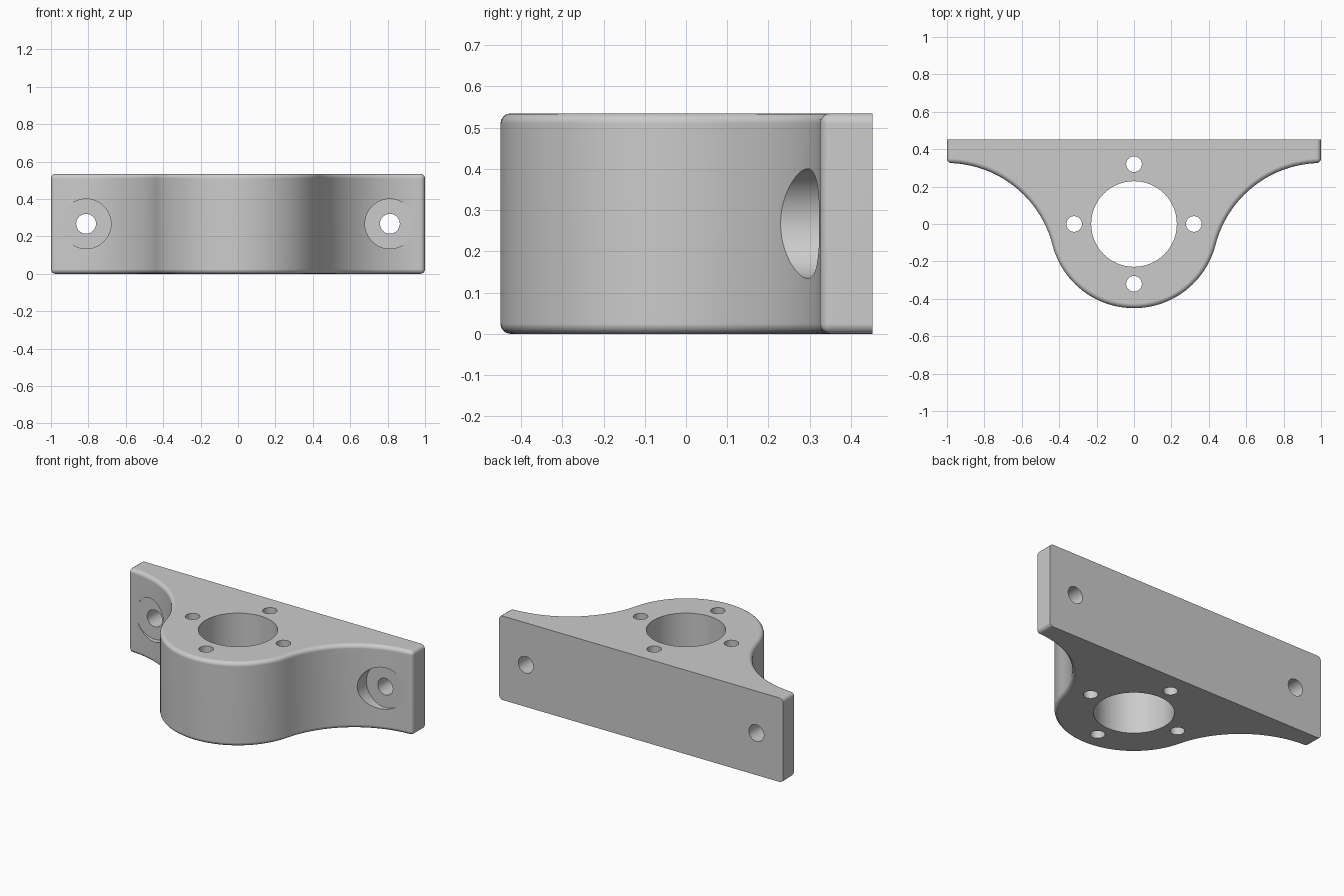
import bpy
import bmesh
from math import cos, sin, pi, atan2, hypot
from mathutils import Matrix

if "Cube" in bpy.data.objects:
    bpy.data.objects.remove(bpy.data.objects["Cube"], do_unlink=True)

HEIGHT = 0.535
BACK = 0.452
FLANGE = 0.326        # front of the flange at its ends
BOSS_R = 0.45
ROUND = 0.025

grey = bpy.data.materials.new("plain grey")
grey.use_nodes = True
grey.diffuse_color = (0.6, 0.6, 0.6, 1)
grey.node_tree.nodes["Principled BSDF"].inputs["Base Color"].default_value = (0.6, 0.6, 0.6, 1)


def arc(cx, cy, r, a0, a1, n):
    return [(cx + r * cos(a0 + (a1 - a0) * i / n), cy + r * sin(a0 + (a1 - a0) * i / n))
            for i in range(n + 1)]


def add_object(name, bm):
    mesh = bpy.data.meshes.new(name)
    bm.to_mesh(mesh)
    bm.free()
    mesh.materials.append(grey)
    ob = bpy.data.objects.new(name, mesh)
    bpy.context.collection.objects.link(ob)
    return ob


def cylinder(name, radius, start, end, axis, sides):
    """Cylinder between two points along z or y."""
    bm = bmesh.new()
    bmesh.ops.create_cone(bm, cap_ends=True, segments=sides, radius1=radius,
                          radius2=radius, depth=end - start)
    bmesh.ops.translate(bm, verts=bm.verts, vec=(0, 0, (start + end) / 2))
    if axis == "y":
        bmesh.ops.rotate(bm, verts=bm.verts, matrix=Matrix.Rotation(-pi / 2, 3, "X"))
    ob = add_object(name, bm)
    ob.hide_render = True
    return ob


# Outline: round boss flowing through concave arcs into the flange
fillet_r = (1 + FLANGE ** 2 - BOSS_R ** 2) / (2 * (BOSS_R + FLANGE))
cy = FLANGE - fillet_r
touch = atan2(cy, 1)
right = arc(1, cy, fillet_r, touch + pi, pi / 2, 22)
boss = arc(0, 0, BOSS_R, -pi - touch, touch, 48)
left = [(-x, y) for x, y in reversed(right)]
outline = left + boss[1:-1] + right + [(1, BACK), (-1, BACK)]

bm = bmesh.new()
base = bm.faces.new([bm.verts.new((x, y, 0)) for x, y in outline])
extruded = bmesh.ops.extrude_face_region(bm, geom=[base])
bmesh.ops.translate(bm, verts=[v for v in extruded["geom"] if isinstance(v, bmesh.types.BMVert)],
                    vec=(0, 0, HEIGHT))
bmesh.ops.recalc_face_normals(bm, faces=bm.faces)

# Round the rims, except along the back, and the front corners of the ends
rims = []
for e in bm.edges:
    a, b = (v.co for v in e.verts)
    upright = abs(a.z - b.z) > 0.1
    on_back = a.y > BACK - 0.01 and b.y > BACK - 0.01
    corner = upright and abs(a.x) > 0.999 and not on_back
    if corner or (not upright and not on_back):
        rims.append(e)
bmesh.ops.bevel(bm, geom=rims, offset=ROUND, segments=4, profile=0.5,
                affect="EDGES", clamp_overlap=False)
bracket = add_object("bracket", bm)

# Bores: shaft, four screws around it, and counterbored flange screws
cutters = [cylinder("shaft_bore", 0.229, -0.2, HEIGHT + 0.2, "z", 64)]
for i in range(4):
    hole = cylinder("face_screw_bore", 0.042, -0.2, HEIGHT + 0.2, "z", 32)
    hole.location = (0.32 * cos(i * pi / 2), 0.32 * sin(i * pi / 2), 0)
    cutters.append(hole)
for side in (-1, 1):
    for name, r, start, end in (("counterbore", 0.133, 0.0, 0.322),
                                ("flange_screw_bore", 0.053, 0.1, 0.6)):
        hole = cylinder(name, r, start, end, "y", 48)
        hole.location = (side * 0.812, 0, HEIGHT / 2)
        cutters.append(hole)

for cutter in cutters:
    mod = bracket.modifiers.new(cutter.name, "BOOLEAN")
    mod.operation = "DIFFERENCE"
    mod.solver = "EXACT"
    mod.object = cutter

# Bake the cuts and drop the cutters
graph = bpy.context.evaluated_depsgraph_get()
graph.update()
cut_mesh = bpy.data.meshes.new_from_object(bracket.evaluated_get(graph))
bracket.modifiers.clear()
bracket.data = cut_mesh
cut_mesh.materials.clear()
cut_mesh.materials.append(grey)
for poly in cut_mesh.polygons:
    poly.material_index = 0
for cutter in cutters:
    bpy.data.objects.remove(cutter, do_unlink=True)

# Smooth curves, crisp hole edges, clean flats
bpy.ops.object.select_all(action="DESELECT")
bracket.select_set(True)
bpy.context.view_layer.objects.active = bracket
bpy.ops.object.shade_smooth_by_angle(angle=pi / 6)
weighted = bracket.modifiers.new("flat_normals", "WEIGHTED_NORMAL")
weighted.keep_sharp = True
